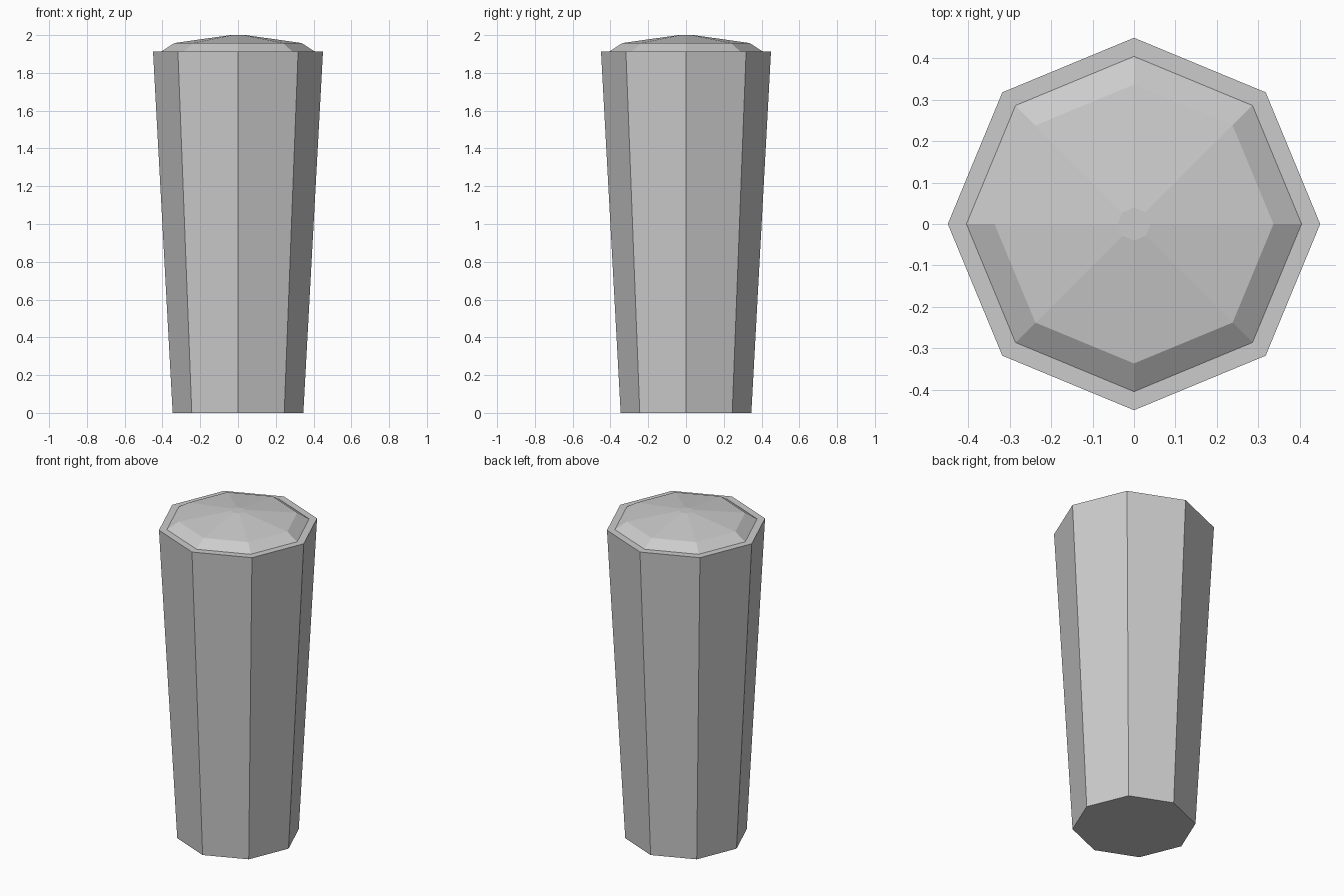
import bpy, bmesh
from math import cos, sin, tau

if "Cube" in bpy.data.objects:
    bpy.data.objects.remove(bpy.data.objects["Cube"])

SIDES = 8


def octagon_stack(name, profile):
    """Closed flat-faced solid from (radius, height) rings, bottom to top."""
    bm = bmesh.new()
    rings = [[bm.verts.new((r * cos(tau * i / SIDES), r * sin(tau * i / SIDES), z))
              for i in range(SIDES)] for r, z in profile]
    for low, high in zip(rings, rings[1:]):
        for i in range(SIDES):
            j = (i + 1) % SIDES
            bm.faces.new((low[i], low[j], high[j], high[i]))
    bm.faces.new(rings[0][::-1])
    bm.faces.new(rings[-1])
    mesh = bpy.data.meshes.new(name)
    bm.to_mesh(mesh)
    bm.free()
    obj = bpy.data.objects.new(name, mesh)
    bpy.context.collection.objects.link(obj)
    return obj


# Tapered body, flat rim ledge, then the bevelled shallow dome
octagon_stack("tapered_post", [
    (0.346, 0.0), (0.45, 1.914),
    (0.405, 1.914), (0.337, 1.958), (0.04, 2.0),
])
